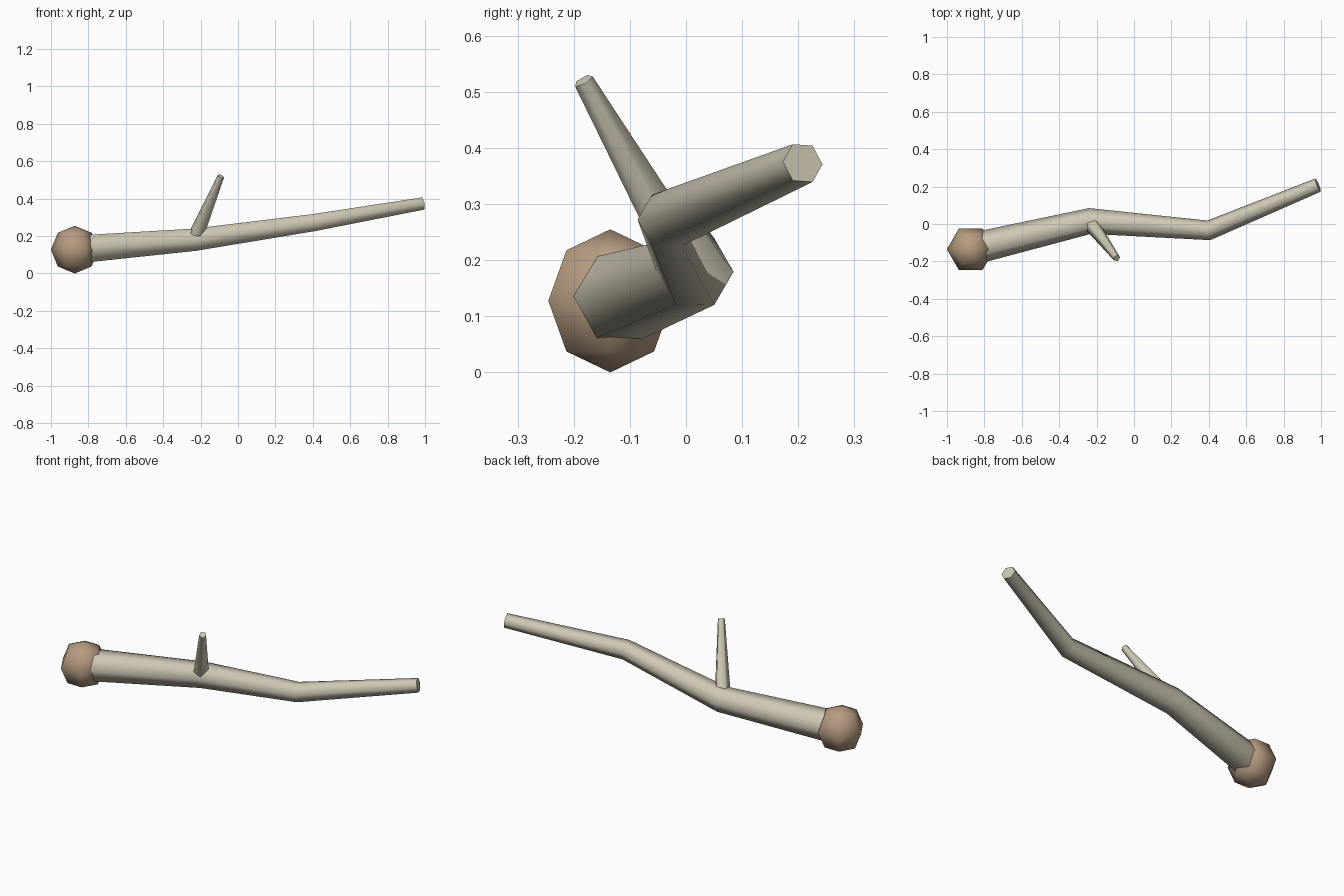
import bpy, bmesh, math
from mathutils import Vector

cube = bpy.data.objects.get("Cube")
if cube:
    bpy.data.objects.remove(cube, do_unlink=True)


def make_material(name, rgb):
    mat = bpy.data.materials.new(name)
    mat.use_nodes = True
    mat.diffuse_color = (*rgb, 1)
    mat.node_tree.nodes["Principled BSDF"].inputs["Base Color"].default_value = (*rgb, 1)
    return mat


def loft(name, path, radii, sides, first_corner, material):
    """Tapered tube along a path; first_corner is the direction of one ridge."""
    path = [Vector(p) for p in path]
    bm = bmesh.new()
    rings = []
    for i, (centre, radius) in enumerate(zip(path, radii)):
        before = (centre - path[i - 1]).normalized() if i else Vector()
        after = (path[i + 1] - centre).normalized() if i + 1 < len(path) else Vector()
        along = (before + after).normalized()
        ref = Vector(first_corner)
        u = (ref - along * ref.dot(along)).normalized()
        v = along.cross(u)
        ring = []
        for k in range(sides):
            a = math.tau * k / sides
            ring.append(bm.verts.new(centre + radius * (u * math.cos(a) + v * math.sin(a))))
        rings.append(ring)
    for low, high in zip(rings, rings[1:]):
        for k in range(sides):
            n = (k + 1) % sides
            bm.faces.new((low[k], low[n], high[n], high[k]))
    if radii[0] > 0:
        bm.faces.new(rings[0][::-1])
    if radii[-1] > 0:
        bm.faces.new(rings[-1])
    bmesh.ops.remove_doubles(bm, verts=bm.verts[:], dist=0.0001)
    bmesh.ops.recalc_face_normals(bm, faces=bm.faces[:])
    mesh = bpy.data.meshes.new(name)
    bm.to_mesh(mesh)
    bm.free()
    mesh.materials.append(material)
    obj = bpy.data.objects.new(name, mesh)
    bpy.context.collection.objects.link(obj)
    bpy.ops.object.select_all(action="DESELECT")
    obj.select_set(True)
    bpy.context.view_layer.objects.active = obj
    bpy.ops.object.shade_smooth_by_angle(angle=math.radians(75))
    return obj


pale_wood = make_material("pale_wood", (0.62, 0.57, 0.45))
brown_knob = make_material("warm_brown", (0.47, 0.33, 0.22))

# Crooked main stick
knob_centre = Vector((-0.873, -0.135, 0.1275))
fork = (-0.235, 0.016, 0.18)
loft("main_stick",
     [knob_centre, fork, (0.4, -0.034, 0.271), (0.984, 0.208, 0.373)],
     [0.086, 0.069, 0.053, 0.038], 6, (0, 1, 0), pale_wood)

# Side twig growing from the first bend
loft("side_twig", [(-0.235, 0.01, 0.18), (-0.092, -0.183, 0.52)],
     [0.045, 0.019], 5, (-1, -1, 0), pale_wood)

# Faceted round knob on the thick end
knob_radius = 0.1275
latitudes = [math.radians(d) for d in range(-90, 91, 45)]
loft("end_knob",
     [knob_centre + Vector((0, 0, knob_radius * math.sin(t))) for t in latitudes],
     [max(0, round(knob_radius * math.cos(t), 5)) for t in latitudes],
     6, (1, 0, 0), brown_knob)
